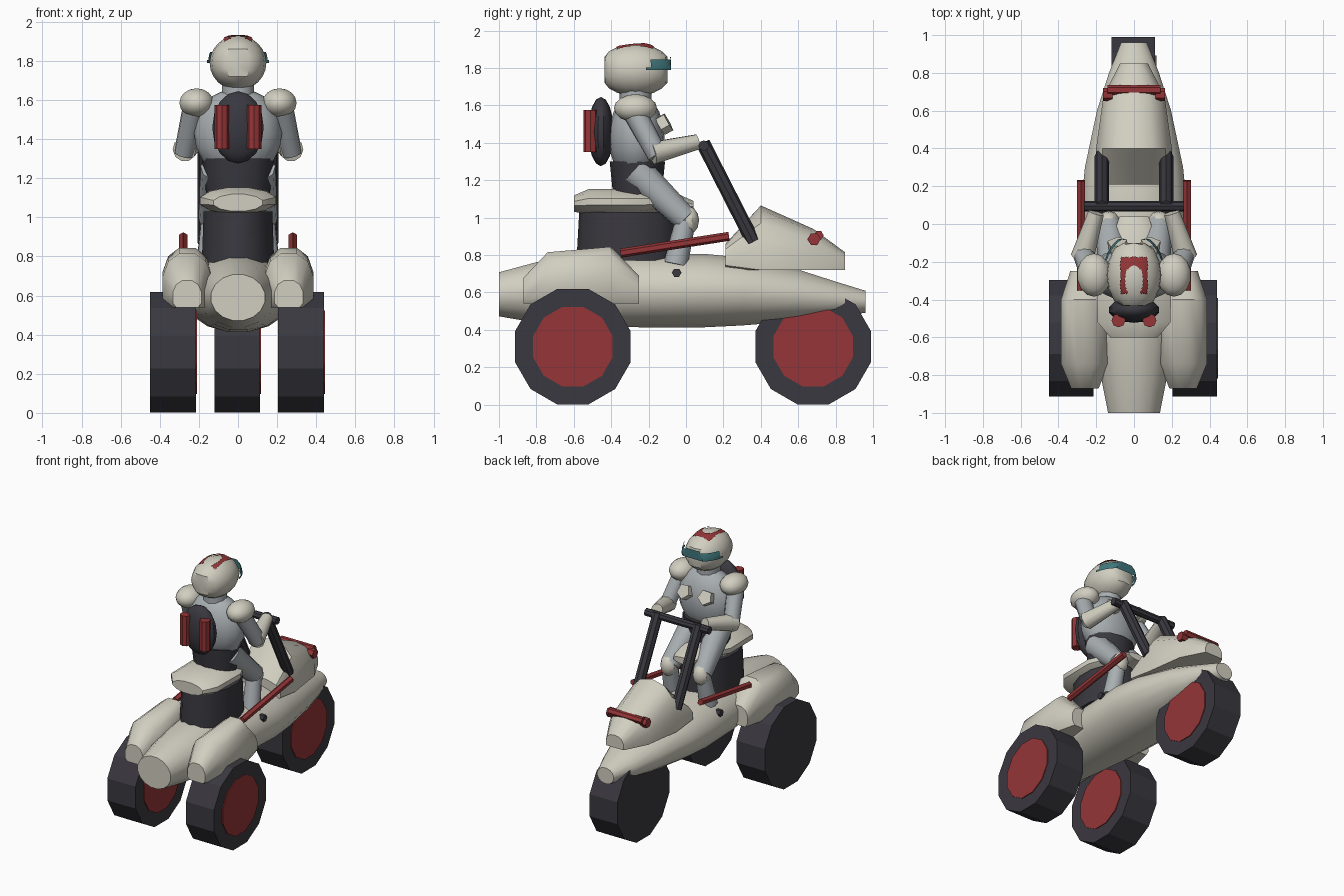
import bpy, bmesh, math
from mathutils import Vector

if "Cube" in bpy.data.objects:
    bpy.data.objects.remove(bpy.data.objects["Cube"])


def material(name, rgb):
    m = bpy.data.materials.new(name)
    m.diffuse_color = (*rgb, 1)
    m.use_nodes = True
    m.node_tree.nodes["Principled BSDF"].inputs["Base Color"].default_value = m.diffuse_color
    return m


CREAM = material("cream", (0.64, 0.62, 0.53))
GREY = material("suit grey", (0.40, 0.43, 0.45))
DARK = material("charcoal", (0.042, 0.040, 0.050))
RED = material("dull red", (0.30, 0.036, 0.038))
TEAL = material("teal", (0.05, 0.18, 0.20))


def finish(name, bm, mat, angle=35):
    bmesh.ops.recalc_face_normals(bm, faces=bm.faces)
    me = bpy.data.meshes.new(name)
    bm.to_mesh(me)
    bm.free()
    me.materials.append(mat)
    ob = bpy.data.objects.new(name, me)
    bpy.context.collection.objects.link(ob)
    if angle:
        bpy.ops.object.select_all(action='DESELECT')
        bpy.context.view_layer.objects.active = ob
        ob.select_set(True)
        bpy.ops.object.shade_smooth_by_angle(angle=math.radians(angle))
    return ob


def loft(name, mat, rings, n=16, cx=0, zmin=-9, power=1.0, angle=40):
    """Skin through ellipses along y; each ring is (y, z centre, x radius, z radius[, x offset])."""
    bm = bmesh.new()
    loops = []
    for y, cz, rx, rz, *off in rings:
        loop = []
        for i in range(n):
            a = 2 * math.pi * (i + 0.5) / n
            c, s = math.cos(a), math.sin(a)
            c = math.copysign(abs(c) ** power, c)
            s = math.copysign(abs(s) ** power, s)
            x = cx + (off[0] if off else 0) + rx * c
            loop.append(bm.verts.new((x, y, max(zmin, cz + rz * s))))
        loops.append(loop)
    for a, b in zip(loops, loops[1:]):
        for i in range(n):
            j = (i + 1) % n
            bm.faces.new((a[i], a[j], b[j], b[i]))
    bm.faces.new(loops[0])
    bm.faces.new(loops[-1])
    return finish(name, bm, mat, angle)


def tube(name, mat, a, b, r1, r2=None, n=10, scale=(1, 1), angle=40):
    """Capped cone or cylinder between two points."""
    a, b = Vector(a), Vector(b)
    bm = bmesh.new()
    bmesh.ops.create_cone(bm, cap_ends=True, segments=n, radius1=r1,
                          radius2=r1 if r2 is None else r2, depth=(b - a).length)
    q = Vector((0, 0, 1)).rotation_difference(b - a)
    for v in bm.verts:
        v.co = (a + b) / 2 + q @ Vector((v.co.x * scale[0], v.co.y * scale[1], v.co.z))
    return finish(name, bm, mat, angle)


def ellipsoid(name, mat, c, r, u=14, v=8):
    bm = bmesh.new()
    bmesh.ops.create_uvsphere(bm, u_segments=u, v_segments=v, radius=1)
    for p in bm.verts:
        p.co = Vector(c) + Vector(p.co[i] * r[i] for i in range(3))
    return finish(name, bm, mat)


def head_shell(name, mat, grow, keep, u, v):
    """Helmet surface, optionally cut down to the patch where keep() holds."""
    bm = bmesh.new()
    bmesh.ops.create_uvsphere(bm, u_segments=u, v_segments=v, radius=1)
    for p in bm.verts:
        x, y, z = p.co
        p.co = ((0.145 + grow) * x,
                min(max(-0.27 + (0.20 + grow) * y, -0.435 - grow), -0.10 + grow),
                1.79 + (0.14 + grow) * z)
    if keep:
        bmesh.ops.delete(bm, geom=[f for f in bm.faces if not keep(f.calc_center_median())],
                         context='FACES')
    return finish(name, bm, mat)


# Wheels with a red disc on one side
WY = math.pi / 12
for name, x0, x1, y in (("rear_wheel_left", -0.45, -0.215, -0.605),
                        ("rear_wheel_right", 0.205, 0.44, -0.605),
                        ("front_wheel", -0.12, 0.112, 0.68)):
    for part, mat, a, b, r in ((name, DARK, x0, x1, 0.32),
                               (name + "_disc", RED, x1 - 0.02, x1 + 0.006, 0.22)):
        bm = bmesh.new()
        bmesh.ops.create_cone(bm, cap_ends=True, segments=12, radius1=r, radius2=r, depth=b - a)
        for v in bm.verts:
            px, py, pz = v.co
            c, s = math.cos(WY), math.sin(WY)
            v.co = ((a + b) / 2 + pz, y + px * c - py * s, 0.31 + px * s + py * c)
        finish(part, bm, mat, 25)

# Long spindle hull
loft("hull", CREAM, [(-1.0, 0.59, 0.14, 0.12), (-0.8, 0.60, 0.18, 0.165),
                     (-0.55, 0.61, 0.22, 0.19), (-0.25, 0.61, 0.265, 0.20),
                     (0.1, 0.61, 0.285, 0.20), (0.3, 0.605, 0.265, 0.185),
                     (0.6, 0.585, 0.20, 0.14), (0.8, 0.565, 0.135, 0.095),
                     (0.96, 0.55, 0.07, 0.06)], n=16)

# Front cowl
loft("cowl", CREAM, [(0.21, 0.77, 0.21, 0.09), (0.40, 0.78, 0.205, 0.285),
                     (0.68, 0.76, 0.165, 0.18), (0.85, 0.74, 0.075, 0.075)],
     n=14, zmin=0.72, power=0.85, angle=32)
tube("cowl_light_bar", RED, (-0.14, 0.71, 0.905), (0.14, 0.71, 0.905), 0.026, n=6)

for s, side in ((-1, "left"), (1, "right")):
    # Rear fenders, running boards and handlebar struts
    loft("rear_fender_" + side, CREAM,
         [(-0.87, 0.59, 0.075, 0.09), (-0.74, 0.64, 0.13, 0.18),
          (-0.40, 0.66, 0.13, 0.19), (-0.25, 0.60, 0.08, 0.09)],
         n=12, cx=s * 0.26, zmin=0.54, power=0.85)
    tube("side_rail_" + side, RED, (s * 0.28, -0.35, 0.81), (s * 0.28, 0.23, 0.90), 0.024, n=6)
    tube("handlebar_strut_" + side, DARK, (s * 0.17, 0.09, 1.40), (s * 0.17, 0.36, 0.87),
         0.038, n=8)
    tube("foot_peg_" + side, DARK, (s * 0.15, -0.05, 0.705), (s * 0.262, -0.05, 0.705), 0.025, n=6)
    tube("cowl_light_end_" + side, RED, (s * 0.115, 0.685, 0.885), (s * 0.165, 0.685, 0.885),
         0.035, n=6)

    # Arms
    ellipsoid("shoulder_" + side, CREAM, (s * 0.212, -0.27, 1.585), (0.09, 0.115, 0.075))
    tube("upper_arm_" + side, GREY, (s * 0.22, -0.28, 1.57), (s * 0.272, -0.15, 1.33),
         0.062, 0.055)
    tube("forearm_" + side, CREAM, (s * 0.275, -0.18, 1.345), (s * 0.20, 0.06, 1.405),
         0.062, 0.042)

    # Legs
    tube("thigh_" + side, GREY, (s * 0.10, -0.27, 1.25), (s * 0.135, 0.0, 0.99), 0.092, 0.068)
    ellipsoid("knee_" + side, CREAM, (s * 0.135, 0.015, 0.985), (0.06, 0.055, 0.075), 10, 6)
    tube("shin_" + side, GREY, (s * 0.135, 0.0, 1.0), (s * 0.15, -0.055, 0.75), 0.055, 0.065)

    # Red canisters on the backpack
    tube("canister_" + side, RED, (s * 0.082, -0.51, 1.35), (s * 0.082, -0.51, 1.575),
         0.037, n=8)

    # Diamond chest plates
    tube("chest_plate_" + side, CREAM, (s * 0.085, -0.14, 1.49), (s * 0.09, -0.095, 1.515),
         0.055, n=5, angle=0)

# Handlebar crossbar
tube("handlebar", DARK, (-0.265, 0.095, 1.385), (0.265, 0.095, 1.385), 0.028, n=8)

# Seat base and cushion
tube("seat_base", DARK, (0, -0.31, 0.77), (0, -0.31, 1.03), 0.19, 0.18, n=14, scale=(1, 1.45))
loft("seat_cushion", CREAM, [(-0.60, 1.075, 0.13, 0.045), (-0.52, 1.085, 0.20, 0.07),
                             (-0.25, 1.085, 0.205, 0.07), (-0.08, 1.09, 0.12, 0.055),
                             (0.04, 1.065, 0.08, 0.025)],
     n=12, zmin=1.015)

# Rider pelvis, torso and neck
tube("pelvis", DARK, (0, -0.26, 1.10), (0, -0.26, 1.30), 0.16, 0.185, n=12, scale=(1, 0.8))
bm = bmesh.new()
bmesh.ops.create_uvsphere(bm, u_segments=16, v_segments=10, radius=1)
for v in bm.verts:
    x, y, z = v.co
    v.co = (0.225 * x, -0.265 + 0.15 * y, min(max(1.43 + 0.235 * z, 1.245), 1.65))
finish("torso", bm, GREY)
tube("neck", GREY, (0, -0.27, 1.60), (0, -0.27, 1.70), 0.085, n=10)

# Backpack
ellipsoid("backpack", DARK, (0, -0.455, 1.46), (0.135, 0.068, 0.185))

# Helmet, visor and red crest markings
head_shell("helmet", CREAM, 0, None, 16, 12)
head_shell("visor", TEAL, 0.02,
           lambda p: p.y > -0.20 and 1.785 < p.z < 1.855 - 0.25 * abs(p.x) ** 1.5, 48, 36)


def crest(p):
    inner = (p.x / 0.048) ** 2 + ((p.y + 0.30) / 0.085) ** 2 < 1
    return p.z > 1.87 and -0.37 < p.y < -0.175 and abs(p.x) < 0.072 and not inner \
        and (p.y > -0.35 or abs(p.x) > 0.03)


head_shell("helmet_crest", RED, 0.007, crest, 96, 64)
